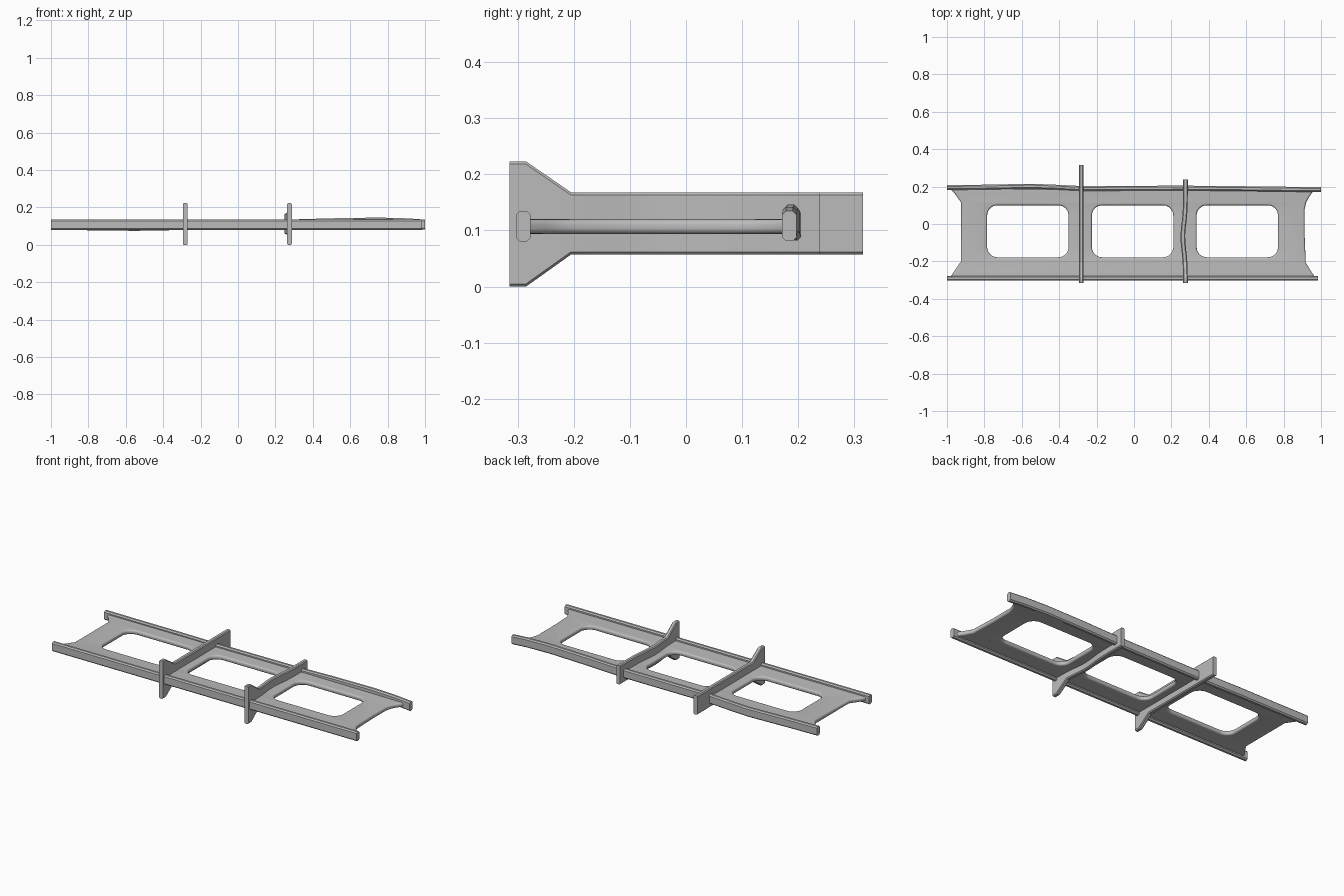
import bpy, bmesh, math

cube = bpy.data.objects.get("Cube")
if cube:
    bpy.data.objects.remove(cube, do_unlink=True)

GREY = (0.5, 0.5, 0.5, 1)
metal = bpy.data.materials.new("plain_grey")
metal.use_nodes = True
metal.diffuse_color = GREY
metal.node_tree.nodes["Principled BSDF"].inputs["Base Color"].default_value = GREY


def finish(obj, angle=30):
    bpy.ops.object.select_all(action="DESELECT")
    obj.select_set(True)
    bpy.context.view_layer.objects.active = obj
    bpy.ops.object.shade_smooth_by_angle(angle=math.radians(angle))


def loft(name, stations, along_x, half, chamfer):
    """Bar of chamfered sections; station = (distance, sideways, low z, high z)."""
    bm = bmesh.new()
    rings = []
    for dist, side, low, high in stations:
        a, c = half, half - chamfer
        section = [(-c, low), (c, low), (a, low + chamfer), (a, high - chamfer),
                   (c, high), (-c, high), (-a, high - chamfer), (-a, low + chamfer)]
        rings.append([bm.verts.new((dist, side + s, z) if along_x else (side + s, dist, z))
                      for s, z in section])
    for r, q in zip(rings, rings[1:]):
        for i in range(8):
            j = (i + 1) % 8
            bm.faces.new((r[i], r[j], q[j], q[i]))
    bm.faces.new(rings[0])
    bm.faces.new(rings[-1])
    bmesh.ops.recalc_face_normals(bm, faces=bm.faces)
    mesh = bpy.data.meshes.new(name)
    bm.to_mesh(mesh)
    bm.free()
    mesh.materials.append(metal)
    obj = bpy.data.objects.new(name, mesh)
    bpy.context.collection.objects.link(obj)
    finish(obj)


# Long side rails: straight at the front, slightly warped at the back
loft("front_rail", [(-1, -0.29, 0.08, 0.135), (0.985, -0.29, 0.08, 0.135)], True, 0.013, 0.007)
back_path = [(-1, 0.195, 0.107), (-0.8, 0.197, 0.105), (-0.55, 0.202, 0.102),
             (-0.42, 0.197, 0.104), (-0.28, 0.19, 0.107), (0.26, 0.192, 0.108),
             (0.5, 0.19, 0.115), (0.75, 0.187, 0.119), (0.9, 0.185, 0.115), (1, 0.184, 0.108)]
loft("back_rail", [(x, y, z - 0.027, z + 0.027) for x, y, z in back_path], True, 0.013, 0.007)


# Cross ribs with a flared front end; bow bends the rib sideways
def rib(name, x, back, bow):
    stations = [(-0.315, x, 0, 0.223), (-0.285, x, 0, 0.223)]
    for i in range(13):
        y = -0.205 + (back + 0.205) * i / 12
        bend = bow * math.exp(-((y + 0.07) / 0.1) ** 2)
        stations.append((y, x + bend, 0.057, 0.168))
    loft(name, stations, False, 0.0125, 0.005)


rib("left_end_rib", -0.282, 0.315, 0)
rib("right_end_rib", 0.275, 0.238, -0.014)


# Web plate with three rounded openings and flared ends
def rounded_rect(x0, x1, y0, y1, r):
    pts = []
    for cx, cy, start in ((x1 - r, y1 - r, 0), (x0 + r, y1 - r, 90),
                          (x0 + r, y0 + r, 180), (x1 - r, y0 + r, 270)):
        for k in range(9):
            t = math.radians(start + k * 11.25)
            pts.append((cx + r * math.cos(t), cy + r * math.sin(t)))
    return pts


left = [(-0.985, 0.19), (-0.96, 0.165), (-0.925, 0.115), (-0.925, -0.2), (-0.96, -0.25), (-0.985, -0.288)]
right = [(0.97, -0.288), (0.945, -0.25), (0.918, -0.205), (0.912, -0.05), (0.912, 0.08),
         (0.922, 0.12), (0.95, 0.165), (0.97, 0.188)]
outlines = [left + right] + [rounded_rect(x, x + 0.435, -0.178, 0.1, 0.055)
                             for x in (-0.785, -0.225, 0.335)]
curve = bpy.data.curves.new("web_plate", "CURVE")
curve.dimensions = "2D"
curve.fill_mode = "BOTH"
for pts in outlines:
    spline = curve.splines.new("POLY")
    spline.points.add(len(pts) - 1)
    for p, (x, y) in zip(spline.points, pts):
        p.co = (x, y, 0, 1)
    spline.use_cyclic_u = True
curve.bevel_depth = 0.01
curve.bevel_resolution = 3
curve.offset = -0.01
curve.extrude = 0.003
curve.materials.append(metal)
web = bpy.data.objects.new("web_plate", curve)
web.location.z = 0.107
bpy.context.collection.objects.link(web)
bpy.ops.object.select_all(action="DESELECT")
web.select_set(True)
bpy.context.view_layer.objects.active = web
bpy.ops.object.convert(target="MESH")
web = bpy.context.view_layer.objects.active
bm = bmesh.new()
bm.from_mesh(web.data)
bmesh.ops.remove_doubles(bm, verts=bm.verts, dist=0.0002)
bmesh.ops.recalc_face_normals(bm, faces=bm.faces)
bm.to_mesh(web.data)
bm.free()
finish(web, 35)
